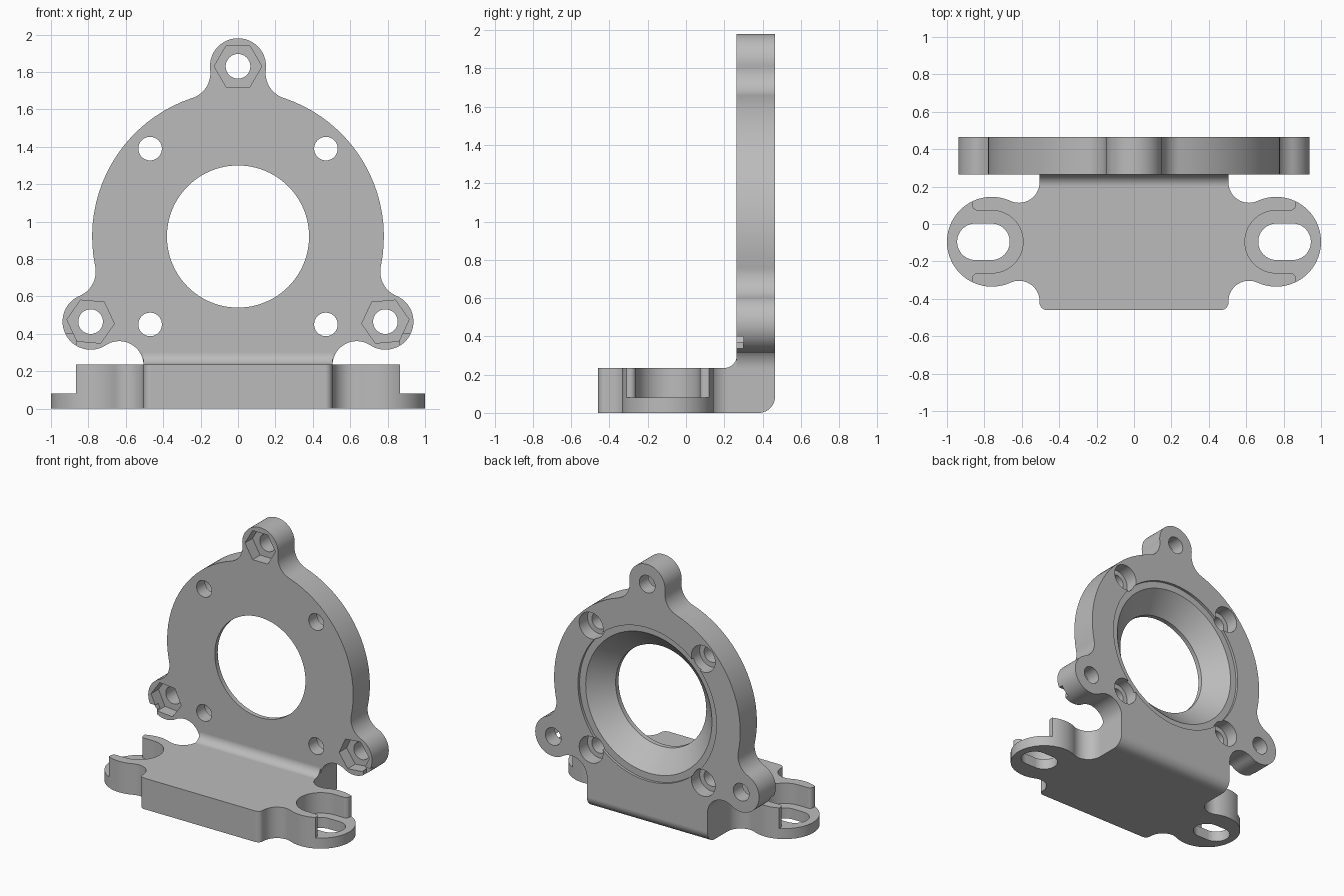
import bpy, bmesh
from math import sin, cos, radians, degrees, atan2, acos, sqrt, hypot

if "Cube" in bpy.data.objects:
    bpy.data.objects.remove(bpy.data.objects["Cube"], do_unlink=True)

grey = bpy.data.materials.new("satin_grey")
grey.use_nodes = True
COLOUR = (0.5, 0.5, 0.5, 1)
grey.diffuse_color = COLOUR
grey.node_tree.nodes["Principled BSDF"].inputs["Base Color"].default_value = COLOUR


def arc(c, r, a0, a1):
    """Points along an arc, angles in degrees."""
    n = max(4, int(abs(a1 - a0) / 4))
    return [(c[0] + r * cos(radians(a0 + (a1 - a0) * i / n)),
             c[1] + r * sin(radians(a0 + (a1 - a0) * i / n))) for i in range(n + 1)]


def circle(c, r, n=64):
    return [(c[0] + r * cos(radians(360 * i / n)),
             c[1] + r * sin(radians(360 * i / n))) for i in range(n)]


def polar(c, r, a):
    return (c[0] + r * cos(radians(a)), c[1] + r * sin(radians(a)))


def chain(circles, first, last):
    """Run along mutually tangent circles; bulges go clockwise, fillets the other way."""
    pts = []
    for i, (c, r, bulge) in enumerate(circles):
        def toward(j):
            d = circles[j][0]
            return degrees(atan2(d[1] - c[1], d[0] - c[0]))
        a0 = first if i == 0 else toward(i - 1)
        a1 = last if i == len(circles) - 1 else toward(i + 1)
        sweep = -((a0 - a1) % 360) if bulge else (a1 - a0) % 360
        pts += arc(c, r, a0, a0 + sweep)
    return pts


def tidy(pts):
    out = []
    for p in pts:
        if not out or hypot(p[0] - out[-1][0], p[1] - out[-1][1]) > 1e-4:
            out.append(p)
    if hypot(out[0][0] - out[-1][0], out[0][1] - out[-1][1]) < 1e-4:
        out.pop()
    return out


def mirrored(half):
    return half + [(-x, y) for x, y in reversed(half)]


def prism(name, pts, lo, hi, axis, end=None):
    """Solid from an outline along an axis; a second outline makes a taper."""
    place = {"x": lambda p, d: (d, p[0], p[1]),
             "y": lambda p, d: (p[0], d, p[1]),
             "z": lambda p, d: (p[0], p[1], d)}[axis]
    bm = bmesh.new()
    a = [bm.verts.new(place(p, lo)) for p in tidy(pts)]
    b = [bm.verts.new(place(p, hi)) for p in tidy(end or pts)]
    bm.faces.new(a)
    bm.faces.new(b)
    for i in range(len(a)):
        j = (i + 1) % len(a)
        bm.faces.new((a[i], a[j], b[j], b[i]))
    bmesh.ops.recalc_face_normals(bm, faces=bm.faces)
    mesh = bpy.data.meshes.new(name)
    bm.to_mesh(mesh)
    bm.free()
    mesh.materials.append(grey)
    obj = bpy.data.objects.new(name, mesh)
    bpy.context.collection.objects.link(obj)
    return obj


def combine(target, tool, operation):
    mod = target.modifiers.new("bool", "BOOLEAN")
    mod.operation, mod.solver, mod.object = operation, "EXACT", tool
    bpy.context.view_layer.objects.active = target
    bpy.ops.object.modifier_apply(modifier=mod.name)
    bpy.data.objects.remove(tool, do_unlink=True)


FRONT, BACK = 0.265, 0.465      # upright plate faces
TOP, FLOOR = 0.235, 0.08        # foot thickness, ear floor
WAIST = 0.505                   # half width of foot and neck
hub, ring_r, lobe_d, lobe_r, fil = (0, 0.92), 0.78, 0.91, 0.15, 0.14

# Upright plate: ring with three lobes and blended corners
d = ring_r + fil
spread = degrees(acos((d * d + lobe_d ** 2 - (lobe_r + fil) ** 2) / (2 * d * lobe_d)))
top_lobe, side_lobe = polar(hub, lobe_d, 90), polar(hub, lobe_d, -30)
neck_r = 0.13
neck_x = WAIST + neck_r
neck = (neck_x, side_lobe[1] - sqrt((lobe_r + neck_r) ** 2 - (side_lobe[0] - neck_x) ** 2))
half = chain([(top_lobe, lobe_r, True),
              (polar(hub, d, 90 - spread), fil, False),
              (hub, ring_r, True),
              (polar(hub, d, -30 + spread), fil, False),
              (side_lobe, lobe_r, True),
              (neck, neck_r, False)], 90, 180)
half.append((WAIST, 0.2))
bracket = prism("mounting_bracket", mirrored(half), FRONT, BACK, "y")

# Bend joining plate and foot
bend = [(0.18, 0)] + arc((0.38, 0.085), 0.085, -90, 0) + [(BACK, 0.3)]
bend += arc((0.2, 0.3), 0.065, 0, -90) + [(0.18, TOP)]
combine(bracket, prism("bend", bend, -WAIST, WAIST, "x"), "UNION")

# Foot with rounded ears
ear, ear_r, blend = (0.76, -0.095), 0.24, 0.11
bx = WAIST + blend
dy = sqrt((ear_r + blend) ** 2 - (ear[0] - bx) ** 2)
half = [(WAIST, 0.25)] + chain([((bx, ear[1] + dy), blend, False),
                               (ear, ear_r, True),
                               ((bx, ear[1] - dy), blend, False)], 180, 180)
half += arc((WAIST - 0.04, -0.42), 0.04, 0, -90)
combine(bracket, prism("foot", mirrored(half), 0, TOP, "z"), "UNION")

# Ear pockets and slots
pocket_r, lip, tip = 0.167, 0.865, 0.03
pocket = arc(ear, pocket_r, 90, 270)
pocket += arc((lip - tip, ear[1] - pocket_r - tip), tip, 90, 0)
pocket += [(lip, -0.5), (1.1, -0.5), (1.1, 0.3), (lip, 0.3)]
pocket += arc((lip - tip, ear[1] + pocket_r + tip), tip, 0, -90)
slot = arc((0.762, ear[1]), 0.0975, 90, 270) + arc((0.848, ear[1]), 0.0975, -90, 90)
for s in (1, -1):
    for outline, low in ((pocket, FLOOR), (slot, -0.1)):
        combine(bracket, prism("cut", [(s * x, y) for x, y in outline], low, 0.4, "z"),
                "DIFFERENCE")


def bore(pts, lo, hi, end=None):
    combine(bracket, prism("cut", pts, lo, hi, "y", end), "DIFFERENCE")


# Central opening: through bore, tapered seat and shallow lip
bore(circle(hub, 0.38, 96), 0.2, 0.5)
bore(circle(hub, 0.38, 96), 0.30, BACK + 0.02, circle(hub, 0.57, 96))
bore(circle(hub, 0.58, 96), BACK - 0.02, 0.5)

# Counterbored screw holes
for x in (-0.47, 0.47):
    for z in (0.45, 1.39):
        bore(circle((x, z), 0.063, 40), 0.2, 0.5)
        bore(circle((x, z), 0.1, 40), 0.365, 0.5)

# Lobe holes with hexagonal nut pockets
for a, turn in ((90, 0), (-30, 5), (210, -5)):
    c = polar(hub, lobe_d, a)
    bore(circle(c, 0.066, 40), 0.2, 0.5)
    bore([polar(c, 0.127, turn + 60 * i) for i in range(6)], 0.2, 0.355)

# Smooth curved walls, crisp edges
bpy.ops.object.select_all(action="DESELECT")
bracket.select_set(True)
bpy.context.view_layer.objects.active = bracket
bpy.ops.object.shade_smooth_by_angle(angle=radians(30))
weighted = bracket.modifiers.new("weighted_normals", "WEIGHTED_NORMAL")
weighted.keep_sharp = True
